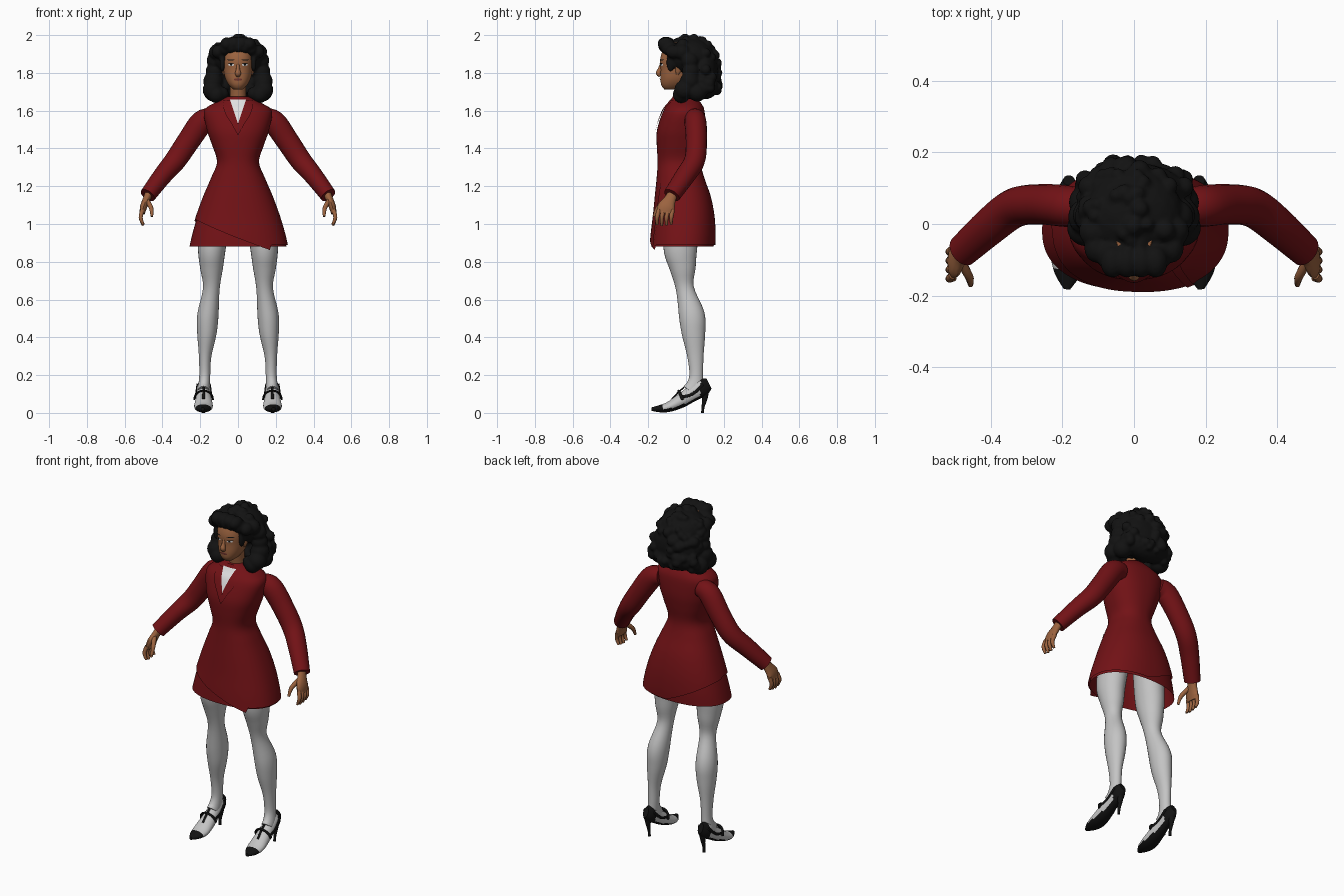
import bpy, bmesh, math, random
from mathutils import Vector

if "Cube" in bpy.data.objects:
    bpy.data.objects.remove(bpy.data.objects["Cube"])

random.seed(4)


def material(name, r, g, b):
    m = bpy.data.materials.new(name)
    m.diffuse_color = (r, g, b, 1)
    m.use_nodes = True
    m.node_tree.nodes["Principled BSDF"].inputs["Base Color"].default_value = m.diffuse_color
    return m


RED = material("deep red", 0.17, 0.006, 0.008)
BLACK = material("black", 0.006, 0.006, 0.006)
SKIN = material("brown skin", 0.33, 0.125, 0.05)
STOCKING = material("pale grey", 0.55, 0.55, 0.55)
WHITE = material("white", 0.75, 0.75, 0.75)
LIP = material("brown red lips", 0.16, 0.035, 0.025)


def finish(bm, name, mats, mirror=False, recalc=True):
    if recalc:
        bmesh.ops.recalc_face_normals(bm, faces=bm.faces)
    me = bpy.data.meshes.new(name)
    bm.to_mesh(me)
    bm.free()
    for m in mats:
        me.materials.append(m)
    ob = bpy.data.objects.new(name, me)
    bpy.context.collection.objects.link(ob)
    if mirror:
        ob.modifiers.new("Mirror", 'MIRROR').use_mirror_merge = False
    return ob


def spline(pts, n=5):
    """Smooth curve through tuples of any length."""
    p = [Vector(q) for q in pts]
    out = []
    for i in range(len(p) - 1):
        a, b, c, d = p[max(i - 1, 0)], p[i], p[i + 1], p[min(i + 2, len(p) - 1)]
        for k in range(n):
            t = k / n
            out.append(b + (c - a) * (t / 2) + (2 * a - 5 * b + 4 * c - d) * (t * t / 2)
                       + (3 * b - a - 3 * c + d) * (t ** 3 / 2))
    return out + [p[-1]]


def skin_rings(bm, rings, cap_start=True, cap_end=True):
    n = len(rings[0])
    for r0, r1 in zip(rings, rings[1:]):
        for i in range(n):
            bm.faces.new((r0[i], r0[(i + 1) % n], r1[(i + 1) % n], r1[i]))
    if cap_start:
        bm.faces.new(rings[0])
    if cap_end:
        bm.faces.new(rings[-1])


def tube(name, paths, ref, mats, seg=20, n=5, rule=None, mirror=True):
    """Tubes along paths of (x, y, z, radius along ref, other radius)."""
    bm = bmesh.new()
    for pts in paths:
        rows = spline(pts, n)
        pos = [Vector(r[:3]) for r in rows]
        rings = []
        for i, r in enumerate(rows):
            t = (pos[min(i + 1, len(pos) - 1)] - pos[max(i - 1, 0)]).normalized()
            a = Vector(ref)
            a = (a - t * a.dot(t)).normalized()
            b = t.cross(a)
            rings.append([bm.verts.new(pos[i] + a * (r[3] * math.cos(w)) + b * (r[4] * math.sin(w)))
                          for w in (math.tau * k / seg for k in range(seg))])
        skin_rings(bm, rings)
    bmesh.ops.recalc_face_normals(bm, faces=bm.faces)
    if rule:
        for f in bm.faces:
            f.material_index = rule(f.calc_center_median(), f.normal)
    return finish(bm, name, mats, mirror)


P = 2.3  # roundness exponent of the body sections


def section(prof, z):
    z = max(min(z, prof[0][0]), prof[-1][0])
    for a, b in zip(prof, prof[1:]):
        if a[0] >= z >= b[0]:
            return a.lerp(b, (a[0] - z) / max(a[0] - b[0], 1e-6))
    return prof[-1]


def shell(name, prof, top, hem, off, mat, cap_end, seg=96, rows=40):
    bm = bmesh.new()

    def point(w, z):
        _, rx, yf, yb = section(prof, z)
        c, s = math.cos(w), math.sin(w)
        return Vector((math.copysign(abs(c) ** (2 / P), c) * (rx + off),
                       (yf + yb) / 2 + math.copysign(abs(s) ** (2 / P), s) * ((yb - yf) / 2 + off), z))
    rings = [[] for _ in range(rows + 1)]
    for k in range(seg):
        w = math.tau * (k + 0.5) / seg
        low = hem(point(w, prof[-1][0]))
        for j in range(rows + 1):
            rings[j].append(bm.verts.new(point(w, top + (low - top) * j / rows)))
    skin_rings(bm, rings, True, cap_end)
    return finish(bm, name, [mat])


def panel(name, prof, z0, z1, left, right, off, mat, mirror=False, rows=14, cols=8):
    """Thin plate lying on the front of a shell between two edge curves."""
    bm = bmesh.new()
    grid = []
    for j in range(rows + 1):
        z = z0 + (z1 - z0) * j / rows
        _, rx, yf, yb = section(prof, z)
        line = []
        for i in range(cols + 1):
            x = left(z) + (right(z) - left(z)) * i / cols
            d = max(0, 1 - abs(x / rx) ** P) ** (1 / P)
            line.append(bm.verts.new((x, (yf + yb) / 2 - d * (yb - yf) / 2 - off, z)))
        grid.append(line)
    for a, b in zip(grid, grid[1:]):
        for i in range(cols):
            bm.faces.new((a[i], a[i + 1], b[i + 1], b[i]))
    return finish(bm, name, [mat], mirror, False)


# Jacket with slanted wrap hem, and the skirt under it: z, half width, front y, back y
coat = spline([(1.675, .055, -.07, .05), (1.64, .125, -.092, .08), (1.60, .18, -.12, .098),
               (1.50, .165, -.153, .102), (1.42, .138, -.155, .092), (1.33, .111, -.15, .078),
               (1.25, .14, -.155, .095), (1.15, .183, -.165, .13), (1.05, .22, -.175, .15),
               (.95, .25, -.187, .157), (.86, .27, -.195, .155)])


def coat_hem(p):
    if p.y < -0.02:
        return .925 - .37 * p.x if p.x < .17 else .89
    return max(.89, .90 - .43 * p.x)


shell("jacket", coat, 1.675, coat_hem, 0, RED, False)
shell("under_skirt", coat, 1.12, lambda p: .882, -.009, RED, False, rows=12)


def edge(z):
    return .17 - .118 * (z - .865)


panel("jacket_front_edge", coat, .872, 1.25, lambda z: edge(z) - .02, edge, .005, RED)


# Blouse opening and lapels
def vee(z):
    return max(0, (z - 1.53) * .33)


panel("blouse", coat, 1.53, 1.66, lambda z: -vee(z), vee, .004, WHITE)
panel("lapel", coat, 1.47, 1.655, vee,
      lambda z: vee(z) + .05 * max(0, math.sin(math.pi * (z - 1.47) / .26)), .008, RED, True)

# Sleeves
tube("sleeve", [[(.13, .045, 1.56, .05, .05), (.19, .05, 1.54, .058, .062), (.265, .055, 1.435, .056, .06),
                 (.333, .045, 1.335, .055, .057), (.40, -.005, 1.255, .053, .05),
                 (.478, -.075, 1.152, .046, .043)]], (0, 1, 0), [RED])

# Hands with fingers and thumb
tube("hand", [[(.468, -.066, 1.17, .026, .022), (.485, -.085, 1.13, .032, .02),
               (.5, -.104, 1.09, .046, .019), (.507, -.108, 1.055, .042, .014)]], (0, 1, 0), [SKIN], 14)
fingers = [[(.505, -.143 + .024 * i, 1.075, .012, .012),
            (.515, -.153 + .025 * i, 1.035, .011, .011),
            (.502, -.153 + .025 * i, .99 + .006 * abs(i - 1.3), .007, .007)] for i in range(4)]
thumb = [(.483, -.105, 1.125, .014, .014), (.46, -.148, 1.085, .012, .012), (.456, -.17, 1.04, .007, .007)]
tube("fingers", fingers + [thumb], (0, 1, 0), [SKIN], 10)

# Legs
tube("leg", [[(.118, -.02, 1.05, .08, .09), (.138, -.03, .88, .074, .09), (.14, -.018, .77, .061, .07),
              (.141, -.006, .66, .044, .048), (.159, .03, .52, .056, .068), (.165, .04, .42, .051, .062),
              (.174, .05, .30, .033, .043), (.176, .054, .20, .029, .036), (.18, .045, .14, .031, .046),
              (.182, .025, .11, .032, .05)]], (1, 0, 0), [STOCKING], 28)

# Pointed shoes: black toe cap, heel and sole
tube("shoe", [[(.182, .122, .155, .016, .03), (.182, .085, .135, .034, .048), (.182, .03, .10, .037, .042),
               (.182, -.03, .062, .045, .037), (.183, -.09, .032, .049, .027), (.185, -.14, .022, .036, .019),
               (.187, -.182, .02, .009, .009)]], (1, 0, 0), [STOCKING, BLACK], 24, 6,
     lambda c, n: int(c.y < -.125 or c.y > .075 or n.z < -.55))
tube("shoe_heel", [[(.182, .10, .13, .026, .024), (.182, .10, .08, .014, .015),
                    (.182, .09, .03, .008, .008), (.182, .088, 0, .008, .008)]], (1, 0, 0), [BLACK], 12)
instep = [(.182 - .05 * math.cos(w), -.018 - .02 * math.sin(w), .07 + .048 * math.sin(w), .008, .005)
          for w in (math.pi * k / 6 for k in range(7))]
sides = [[(.182 + s * .043, -.02, .085, .004, .008), (.182 + s * .041, .035, .10, .004, .008),
          (.182 + s * .034, .09, .15, .004, .009)] for s in (-1, 1)]
middle = [(.182, -.01, .135, .007, .004), (.182, -.038, .112, .007, .004), (.183, -.075, .073, .007, .004)]
tube("instep_strap", [instep], (0, 1, 0), [BLACK], 8, 3)
tube("shoe_straps", sides + [middle], (1, 0, 0), [BLACK], 8, 4)

# Head, neck, nose and ears
face = spline([(1.96, .05, -.09, .03), (1.92, .073, -.122, .05), (1.87, .08, -.137, .06),
               (1.82, .077, -.134, .05), (1.77, .067, -.135, .03), (1.735, .048, -.131, 0),
               (1.713, .025, -.115, -.04)])
shell("head", face, 1.96, lambda p: 1.713, 0, SKIN, True, 48, 28)
tube("neck", [[(0, .0, 1.62, .05, .05), (0, -.01, 1.68, .043, .045), (0, -.02, 1.77, .045, .05)]],
     (1, 0, 0), [SKIN], mirror=False)
tube("nose", [[(0, -.128, 1.85, .007, .008), (0, -.138, 1.82, .01, .011), (0, -.145, 1.798, .016, .014),
               (0, -.136, 1.783, .011, .008)]], (1, 0, 0), [SKIN], 12, mirror=False)
tube("ear", [[(.078, -.04, 1.855, .004, .008), (.083, -.038, 1.835, .008, .018),
              (.08, -.042, 1.81, .007, .014), (.075, -.046, 1.79, .004, .006)]], (1, 0, 0), [SKIN], 12)


# Painted face details, each an almond shaped plate
def almond(name, x, z, w, h, off, mat, mirror=True):
    def half(q):
        return w * math.sqrt(max(0, 1 - ((q - z) / h) ** 2))
    panel(name, face, z - h, z + h, lambda q: x - half(q), lambda q: x + half(q), off, mat, mirror, 8, 8)


almond("eye_white", .036, 1.843, .016, .0065, .003, WHITE)
almond("iris", .036, 1.843, .006, .006, .0045, BLACK)
almond("upper_lash", .037, 1.85, .018, .002, .005, BLACK)
almond("eyebrow", .038, 1.869, .02, .003, .003, BLACK)
almond("lips", 0, 1.765, .023, .007, .004, LIP, False)

# Curly hair: big masses, fringe, side locks and scattered curls fused together
hair = bmesh.new()


def blob(c, r):
    made = bmesh.ops.create_icosphere(hair, subdivisions=3, radius=1)
    for v in made["verts"]:
        v.co = Vector(c) + Vector((v.co.x * r[0], v.co.y * r[1], v.co.z * r[2]))


masses = [((0, .025, 1.882), (.138, .13, .105)), ((0, .095, 1.80), (.145, .075, .13)),
          ((0, .10, 1.735), (.15, .075, .075))]
for c, r in masses:
    blob(c, r)
    for _ in range(60):
        d = Vector((random.gauss(0, 1), random.gauss(0, 1), random.gauss(0, 1))).normalized()
        p = Vector(c) + Vector((d.x * r[0], d.y * r[1], d.z * r[2])) * .97
        if (p.y > .03 or p.z > 1.93) and p.z > 1.69:
            s = random.uniform(.018, .03)
            blob(p, (s, s, s))
for i in range(7):
    x = -.105 + .035 * i
    blob((x, -.105 + 3.5 * x * x, 1.94 - 2.5 * x * x), (.034, .042, .036))
for i in range(4):
    blob((-.06 + .04 * i, -.105, 1.958 - .004 * abs(i - 1.5)), (.034, .045, .036))
for s in (-1, 1):
    blob((s * .083, -.082, 1.855), (.014, .022, .05))
    for x, y, z, r in [(.112, -.02, 1.91, .042), (.12, .02, 1.865, .046), (.125, .025, 1.81, .046),
                       (.132, .02, 1.755, .052), (.135, -.01, 1.71, .052), (.115, -.025, 1.685, .045),
                       (.13, .06, 1.70, .052), (.085, -.015, 1.69, .036)]:
        blob((s * x, y, z), (r, r, r))
hair_ob = finish(hair, "hair", [BLACK])
fuse = hair_ob.modifiers.new("Fuse", 'REMESH')
fuse.mode = 'VOXEL'
fuse.voxel_size = .008
fuse.use_smooth_shade = True

# Smooth shading everywhere, keeping hard edges
for ob in bpy.context.collection.objects:
    ob.select_set(True)
    bpy.context.view_layer.objects.active = ob
bpy.ops.object.shade_smooth_by_angle(angle=math.radians(50))
